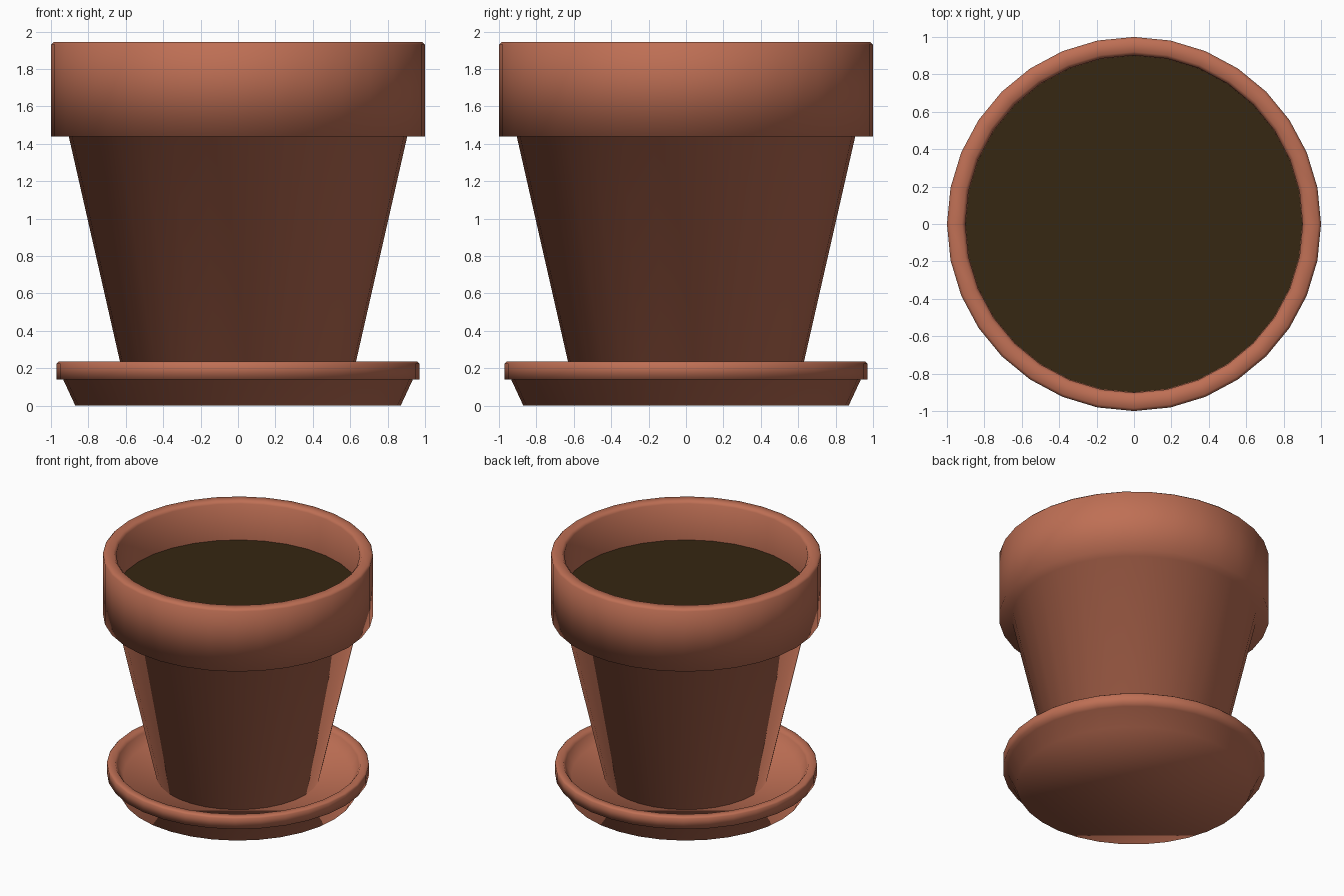
import bpy
import bmesh
from math import cos, sin, tau

if "Cube" in bpy.data.objects:
    bpy.data.objects.remove(bpy.data.objects["Cube"])

SIDES = 32


def material(name, color):
    m = bpy.data.materials.new(name)
    m.diffuse_color = color
    m.use_nodes = True
    m.node_tree.nodes["Principled BSDF"].inputs["Base Color"].default_value = m.diffuse_color
    return m


def lathe(name, profile, mat, cap_start=False, cap_end=False, smooth=True):
    """Revolve (radius, z) points, listed bottom-outside to top-inside."""
    bm = bmesh.new()
    rings = [[bm.verts.new((r * cos(tau * i / SIDES), r * sin(tau * i / SIDES), z))
              for i in range(SIDES)] for r, z in profile]
    for a, b in zip(rings, rings[1:]):
        for i in range(SIDES):
            j = (i + 1) % SIDES
            bm.faces.new((a[i], a[j], b[j], b[i]))
    if cap_start:
        bm.faces.new(rings[0][::-1])
    if cap_end:
        bm.faces.new(rings[-1])
    for f in bm.faces:
        f.smooth = smooth
    mesh = bpy.data.meshes.new(name)
    bm.to_mesh(mesh)
    bm.free()
    mesh.materials.append(mat)
    obj = bpy.data.objects.new(name, mesh)
    bpy.context.collection.objects.link(obj)
    return obj


terracotta = material("terracotta", (0.52, 0.16, 0.09, 1))
earth = material("earth", (0.037, 0.02, 0.006, 1))

# Saucer: flared wall, overhanging lip, recessed floor
lathe("saucer", [(0.87, 0.0), (0.935, 0.14), (0.97, 0.14), (0.97, 0.225),
                 (0.96, 0.235), (0.91, 0.235), (0.895, 0.215), (0.85, 0.13)],
      terracotta, cap_start=True, cap_end=True)

# Pot: tapered body, thick collar, inner wall down to the soil
lathe("pot", [(0.607, 0.13), (0.905, 1.44), (1.0, 1.44), (1.0, 1.93),
              (0.985, 1.945), (0.92, 1.945), (0.902, 1.925), (0.9, 1.63)],
      terracotta, cap_start=True)

# Soil surface
lathe("soil", [(0.9, 1.63)], earth, cap_end=True, smooth=False)
